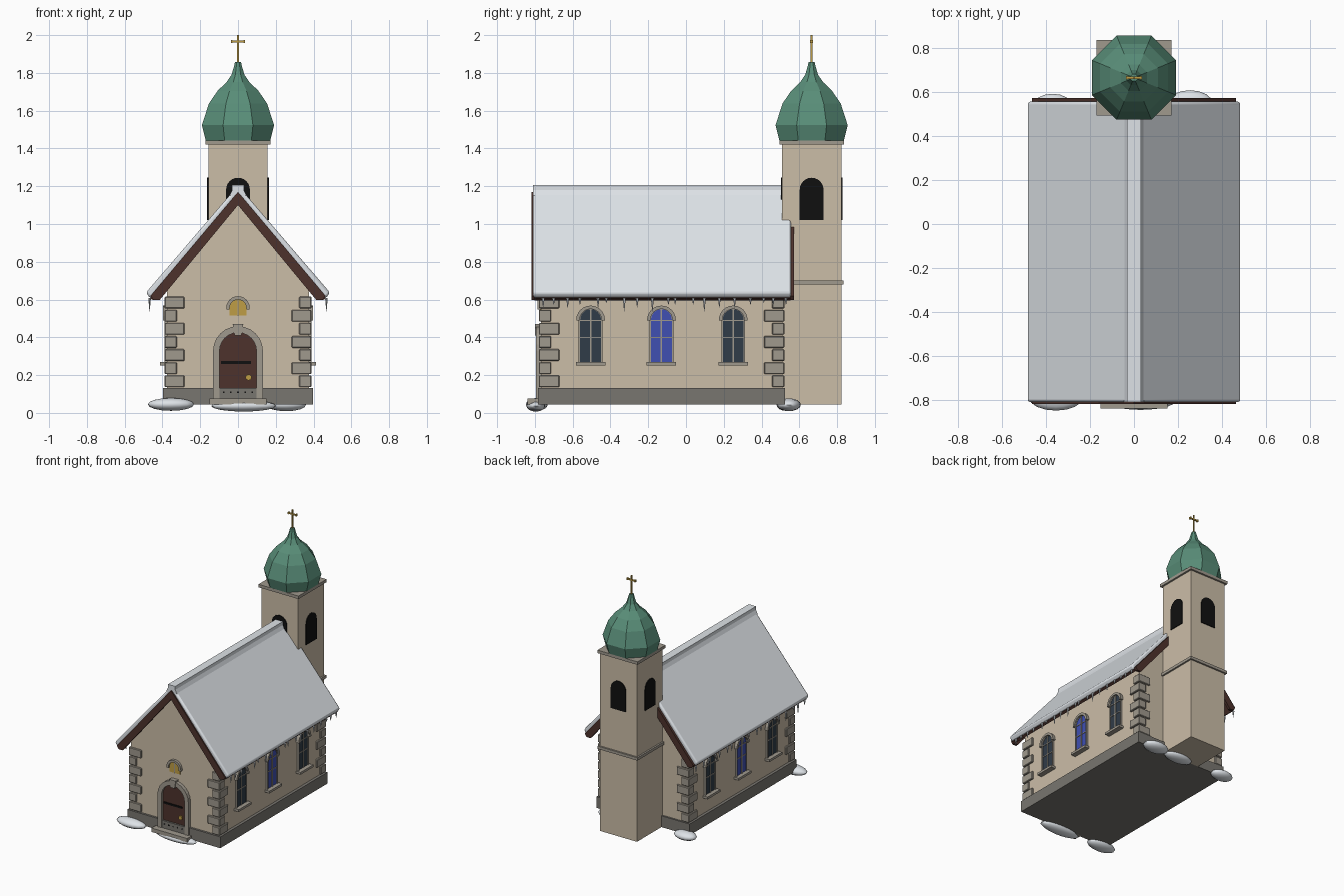
import bpy, bmesh, math, random
from mathutils import Matrix, Vector

if "Cube" in bpy.data.objects:
    bpy.data.objects.remove(bpy.data.objects["Cube"])

random.seed(4)


def mat(name, rgb):
    m = bpy.data.materials.new(name)
    m.diffuse_color = (*rgb, 1)
    m.use_nodes = True
    m.node_tree.nodes["Principled BSDF"].inputs["Base Color"].default_value = m.diffuse_color
    return m


WALL = mat("cream plaster", (0.60, 0.51, 0.39))
SNOW = mat("snow", (0.80, 0.84, 0.88))
GREEN = mat("green copper", (0.10, 0.27, 0.19))
BROWN = mat("dark wood", (0.075, 0.032, 0.025))
STONE = mat("cut stone", (0.35, 0.32, 0.27))
BASE = mat("base stone", (0.19, 0.18, 0.16))
GLASS = mat("dark glass", (0.03, 0.045, 0.065))
BLUE = mat("blue glass", (0.05, 0.08, 0.45))
GOLD = mat("gold", (0.52, 0.34, 0.06))
BLACK = mat("black", (0.005, 0.005, 0.005))


def finish(bm, name, m):
    bmesh.ops.recalc_face_normals(bm, faces=bm.faces)
    me = bpy.data.meshes.new(name)
    bm.to_mesh(me)
    bm.free()
    ob = bpy.data.objects.new(name, me)
    me.materials.append(m)
    bpy.context.collection.objects.link(ob)
    return ob


def smooth(ob, angle=40):
    bpy.ops.object.select_all(action='DESELECT')
    ob.select_set(True)
    bpy.context.view_layer.objects.active = ob
    bpy.ops.object.shade_smooth_by_angle(angle=math.radians(angle))


def bevel(ob, width, segments=1):
    b = ob.modifiers.new("bevel", 'BEVEL')
    b.width, b.segments = width, segments


def box(name, x, y, z, m):
    """Box from (min, max) pairs."""
    bm = bmesh.new()
    bmesh.ops.create_cube(bm, size=1)
    for v in bm.verts:
        v.co = Vector([(a + b) / 2 + c * (b - a) for (a, b), c in zip((x, y, z), v.co)])
    return finish(bm, name, m)


def panel(name, pts, loc, turn, depth, m):
    """Extrude an upright outline outwards; turn 0 faces -y, 90 faces +x."""
    bm = bmesh.new()
    f = bm.faces.new([bm.verts.new((u, 0, w)) for u, w in pts])
    r = bmesh.ops.extrude_face_region(bm, geom=[f])
    vs = [v for v in r["geom"] if isinstance(v, bmesh.types.BMVert)]
    bmesh.ops.translate(bm, vec=(0, -depth, 0), verts=vs)
    bm.transform(Matrix.Translation(loc) @ Matrix.Rotation(math.radians(turn), 4, 'Z'))
    return finish(bm, name, m)


def arch(w, z0, z1, n=12):
    """Round-headed outline: half width w, from z0 to the crown z1."""
    c = [(w * math.cos(math.pi * i / n), z1 - w + w * math.sin(math.pi * i / n)) for i in range(n + 1)]
    return [(w, z0)] + c + [(-w, z0)]


def arch_ring(w, t, z0, z1):
    return arch(w + t, z0, z1 + t) + arch(w, z0, z1)[::-1]


def mirrored(half):
    """Complete an outline whose right half starts and ends on the centre line."""
    return half + [(-u, w) for u, w in half[::-1] if u > 0]


def chevron(top, bottom):
    return [(-u, w) for u, w in top[:0:-1]] + top + bottom + [(-u, w) for u, w in bottom[-2::-1]]


# nave walls and plinth
panel("nave_walls", [(-0.375, 0.12), (0.375, 0.12), (0.375, 0.67), (0, 1.125), (-0.375, 0.67)],
      (0, 0.51, 0), 0, 1.277, WALL)
box("plinth", (-0.397, 0.397), (-0.783, 0.524), (0.045, 0.132), BASE)

# interlocking corner stones
for sx in (-1, 1):
    for sy in (-1, 1):
        cx, cy = sx * 0.389, (-0.779 if sy < 0 else 0.521)
        for i in range(7):
            wide = (i % 2 == 0) == (sx * sy > 0)
            lx, ly = (0.105, 0.065) if wide else (0.065, 0.108)
            z = 0.136 + i * 0.0695
            q = box("corner_stone", sorted((cx, cx - sx * lx)), sorted((cy, cy - sy * ly)), (z, z + 0.062), STONE)
            bevel(q, 0.004)

# roof: timber deck, snow cover, snow ridge, barge boards
panel("roof_deck", chevron([(0, 1.16), (0.465, 0.607)], [(0.448, 0.596), (0, 1.125)]),
      (0, 0.552, 0), 0, 1.355, BROWN)
snow = panel("roof_snow", chevron([(0, 1.204), (0.487, 0.637), (0.464, 0.605)], [(0, 1.157)]),
             (0, 0.556, 0), 0, 1.366, SNOW)
bevel(snow, 0.012, 2)
smooth(snow)
panel("ridge_snow", [(-0.045, 1.15), (0.045, 1.15), (0.031, 1.18), (0.031, 1.206), (-0.031, 1.206), (-0.031, 1.18)],
      (0, 0.507, 0), 0, 1.317, SNOW)
for y in (-0.798, 0.573):
    panel("barge_board", chevron([(0, 1.17), (0.463, 0.62), (0.448, 0.597)], [(0.415, 0.597), (0, 1.1)]),
          (0, y, 0), 0, 0.02, BROWN)

# icicles along both eaves
for sx in (-1, 1):
    for i in range(19):
        h = random.choice((0.025, 0.035, 0.05, 0.07))
        bm = bmesh.new()
        bmesh.ops.create_cone(bm, cap_ends=True, segments=6, radius1=0.001, radius2=0.008, depth=h,
                              matrix=Matrix.Translation((sx * 0.468, -0.77 + i * 0.073 + random.uniform(-.02, .02),
                                                         0.608 - h / 2)))
        finish(bm, "icicle", SNOW)

# side windows
for turn, x in ((90, 0.374), (-90, -0.374)):
    s = 1 if turn > 0 else -1
    for y in (-0.505, -0.13, 0.25):
        at = (x, y, 0)
        panel("window_pane", arch(0.056, 0.265, 0.55), at, turn, 0.008, BLUE if y == -0.13 else GLASS)
        panel("window_frame", arch_ring(0.055, 0.008, 0.265, 0.549), at, turn, 0.014, STONE)
        panel("window_hood", arch_ring(0.058, 0.018, 0.488, 0.55), at, turn, 0.024, STONE)
        panel("window_mullion", [(-.004, .265), (.004, .265), (.004, .55), (-.004, .55)], at, turn, 0.013, STONE)
        for z in (0.4, 0.49):
            panel("window_bar", [(-.055, z - .003), (.055, z - .003), (.055, z + .003), (-.055, z + .003)],
                  at, turn, 0.012, STONE)
        box("window_sill", sorted((x, x + s * 0.04)), (y - 0.078, y + 0.078), (0.252, 0.27), STONE)

# doorway
front = (0, -0.766, 0)
panel("door", arch(0.098, 0.13, 0.425), front, 0, 0.01, BROWN)
panel("door_surround", arch_ring(0.098, 0.034, 0.07, 0.425), front, 0, 0.028, STONE)
panel("keystone", [(-0.018, 0.41), (0.018, 0.41), (0.028, 0.47), (-0.028, 0.47)], front, 0, 0.034, STONE)
box("threshold", (-0.1, 0.1), (-0.79, -0.76), (0.07, 0.132), BASE)
for i in range(5):
    box("threshold_stud", (-0.08 + i * 0.038, -0.072 + i * 0.038), (-0.793, -0.785), (0.105, 0.113), BLACK)
box("door_step", (-0.152, 0.152), (-0.838, -0.77), (0.045, 0.075), STONE)
box("door_strap", (-0.09, 0.068), (-0.782, -0.77), (0.26, 0.274), BLACK)
bm = bmesh.new()
bmesh.ops.create_cone(bm, cap_ends=True, segments=10, radius1=0.016, radius2=0.016, depth=0.012,
                      matrix=Matrix.Translation((0.056, -0.781, 0.188)) @ Matrix.Rotation(math.pi / 2, 4, 'X'))
finish(bm, "door_knob", GOLD)

# small golden window above the door
panel("gable_pane", arch(0.045, 0.515, 0.6), front, 0, 0.006, GOLD)
panel("gable_hood", arch_ring(0.044, 0.018, 0.548, 0.6), front, 0, 0.02, STONE)
box("gable_mullion", (-0.003, 0.003), (-0.775, -0.766), (0.515, 0.6), STONE)

# bell tower
TY = 0.665


def square(name, r, z0, z1, m):
    return box(name, (-r, r), (TY - r, TY + r), (z0, z1), m)


square("tower", 0.157, 0.045, 1.425, WALL)
square("tower_band", 0.17, 0.68, 0.702, STONE)
square("tower_cornice", 0.171, 1.42, 1.443, STONE)
for k in range(4):
    a = math.radians(90 * k)
    panel("bell_opening", arch(0.063, 1.022, 1.245), (0.156 * math.sin(a), TY - 0.156 * math.cos(a), 0),
          90 * k, 0.007, BLACK)

# eight-sided onion dome: face distance from the axis, height
bm = bmesh.new()
prev = None
for r, z in ((0.17, 1.44), (0.191, 1.523), (0.154, 1.638), (0.108, 1.705), (0.06, 1.752),
             (0.034, 1.79), (0.021, 1.835), (0.016, 1.858)):
    R = r / math.cos(math.pi / 8)
    ring = [bm.verts.new((R * math.cos(math.pi * (2 * k + 1) / 8), TY + R * math.sin(math.pi * (2 * k + 1) / 8), z))
            for k in range(8)]
    if prev:
        for k in range(8):
            bm.faces.new((prev[k], prev[k - 7], ring[k - 7], ring[k]))
    else:
        bm.faces.new(ring[::-1])
    prev = ring
bm.faces.new(prev)
finish(bm, "onion_dome", GREEN)

# cross on top
box("cross_post", (-0.005, 0.005), (TY - 0.005, TY + 0.005), (1.85, 2.0), GOLD)
box("cross_arm", (-0.036, 0.036), (TY - 0.005, TY + 0.005), (1.961, 1.971), GOLD)
for x in (-0.033, 0.033):
    box("cross_tip", (x - 0.004, x + 0.004), (TY - 0.008, TY + 0.008), (1.958, 1.974), GOLD)

# snow heaps around the foot
for x, y, z, a, b, c in ((-0.355, -0.79, 0.045, 0.122, 0.058, 0.034), (0.03, -0.795, 0.037, 0.172, 0.05, 0.03),
                         (0.255, 0.545, 0.043, 0.105, 0.063, 0.034), (0.04, 0.535, 0.04, 0.12, 0.055, 0.03),
                         (-0.37, 0.535, 0.045, 0.09, 0.057, 0.032)):
    bm = bmesh.new()
    bmesh.ops.create_uvsphere(bm, u_segments=16, v_segments=8, radius=1,
                              matrix=Matrix.Translation((x, y, z)) @ Matrix.Diagonal((a, b, c, 1)))
    smooth(finish(bm, "snow_heap", SNOW), 60)
